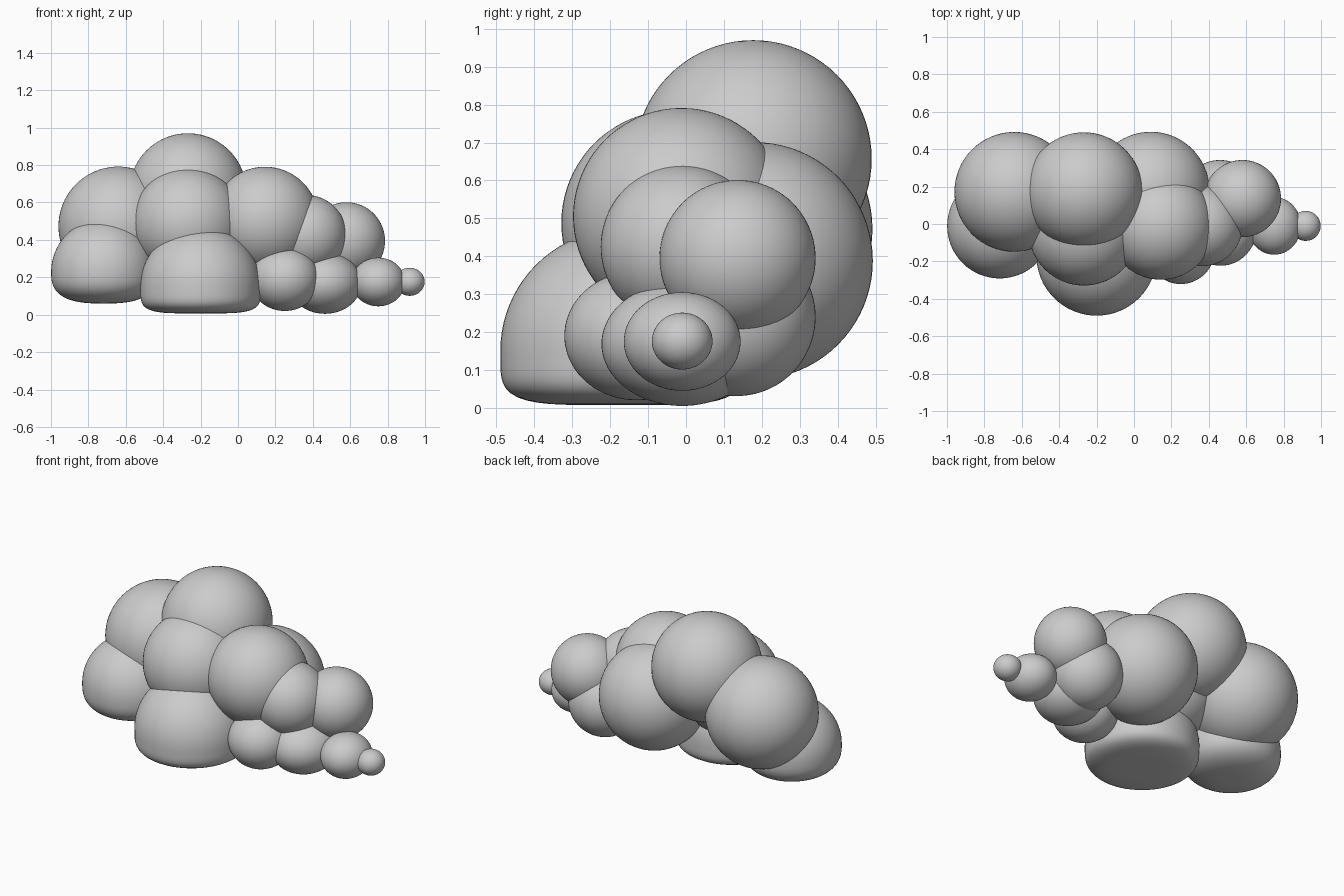
import bpy

if "Cube" in bpy.data.objects:
    bpy.data.objects.remove(bpy.data.objects["Cube"])


def puff(name, center, radii, flat_depth=None, power=2.0):
    """Round cloud puff; optionally the underside is squashed to flat_depth."""
    if not isinstance(radii, tuple):
        radii = (radii,) * 3
    bpy.ops.mesh.primitive_uv_sphere_add(segments=64, ring_count=40, radius=1, location=center)
    ob = bpy.context.object
    ob.name = name
    for v in ob.data.vertices:
        x, y, z = v.co
        if flat_depth and z < 0:
            # superellipse profile gives a flat base with a rounded rim
            side = (x * x + y * y) ** 0.5
            k = (side ** power + abs(z) ** power) ** (-1 / power)
            x, y, z = x * k, y * k, z * k
            v.co = (x * radii[0], y * radii[1], z * flat_depth)
        else:
            v.co = (x * radii[0], y * radii[1], z * radii[2])
    bpy.ops.object.shade_smooth()
    return ob


# Upper and rear puffs
puff("top_puff", (-0.268, 0.177, 0.657), 0.313)
puff("left_back_puff", (-0.64, 0.172, 0.472), 0.32)
puff("middle_front_puff", (-0.268, -0.032, 0.488), 0.297)
puff("right_front_puff", (0.145, -0.012, 0.505), 0.286)
puff("right_back_puff", (0.09, 0.18, 0.388), 0.313)

# Right hand puffs
puff("right_middle_puff", (0.365, -0.01, 0.425), 0.215)
puff("right_far_puff", (0.58, 0.136, 0.395), 0.206)
puff("right_low_back_puff", (0.46, 0.133, 0.24), 0.209)

# Bottom row, left to right
puff("bottom_left_puff", (-0.718, -0.01, 0.23), 0.281, 0.17, 2.8)
puff("bottom_centre_puff", (-0.2, -0.168, 0.15), 0.322, 0.143, 4.5)
puff("bottom_right_puff", (0.25, -0.13, 0.19), (0.185, 0.191, 0.17))
puff("tail_large_puff", (0.465, -0.01, 0.169), (0.195, 0.213, 0.164))
puff("tail_medium_puff", (0.75, -0.01, 0.175), (0.143, 0.154, 0.13))
puff("tail_tip_puff", (0.918, -0.01, 0.176), (0.08, 0.08, 0.075))
